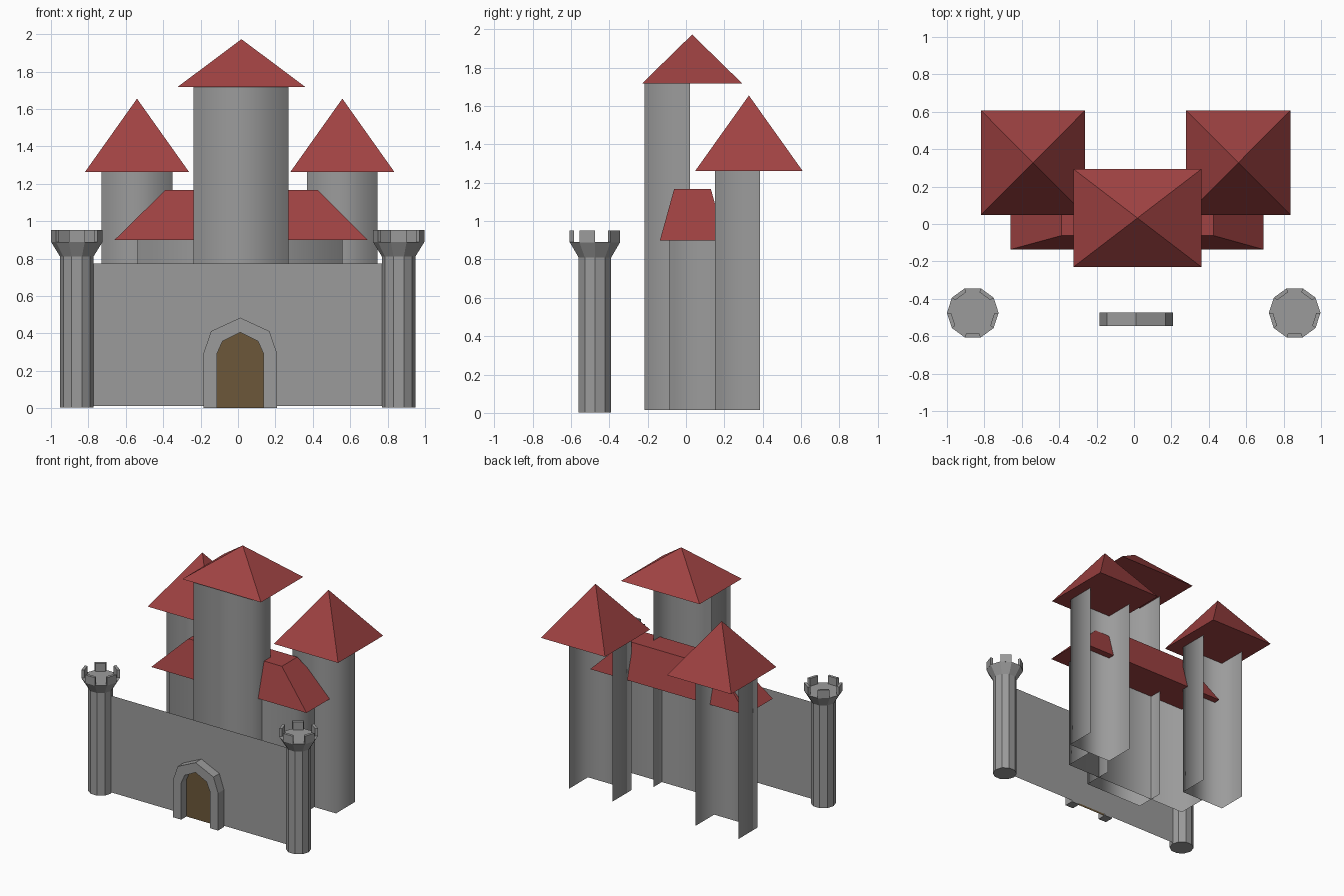
import bpy, bmesh, math

if "Cube" in bpy.data.objects:
    bpy.data.objects.remove(bpy.data.objects["Cube"])


def material(name, rgb):
    m = bpy.data.materials.new(name)
    m.diffuse_color = (*rgb, 1)
    m.use_nodes = True
    m.node_tree.nodes["Principled BSDF"].inputs["Base Color"].default_value = m.diffuse_color
    return m


STONE = material("grey_stone", (0.33, 0.33, 0.33))
ROOF = material("red_roof", (0.35, 0.055, 0.055))
WOOD = material("brown_wood", (0.15, 0.097, 0.042))


def make(name, verts, faces, mat, smooth=False, recalc=True):
    me = bpy.data.meshes.new(name)
    me.from_pydata(verts, [], faces)
    if recalc:
        bm = bmesh.new()
        bm.from_mesh(me)
        bmesh.ops.recalc_face_normals(bm, faces=bm.faces)
        bm.to_mesh(me)
        bm.free()
    me.materials.append(mat)
    for p in me.polygons:
        p.use_smooth = smooth
    ob = bpy.data.objects.new(name, me)
    bpy.context.collection.objects.link(ob)
    return ob


def loft(rings):
    """Vertices and faces of a closed skin through equal-sized rings, with end caps."""
    n = len(rings[0])
    verts = [v for r in rings for v in r]
    faces = [tuple(range(n)), tuple(range(len(verts) - n, len(verts)))]
    for k in range(len(rings) - 1):
        a = k * n
        for i in range(n):
            j = (i + 1) % n
            faces.append((a + i, a + j, a + n + j, a + n + i))
    return verts, faces


def rect(x0, x1, y0, y1, z):
    return [(x0, y0, z), (x1, y0, z), (x1, y1, z), (x0, y1, z)]


def open_block(name, x0, x1, y0, y1, z1, z0=0.015):
    """Three-sided stone shell, open at the back."""
    plan = [(x0, y1), (x0, y0), (x1, y0), (x1, y1)]
    verts = [(x, y, z) for z in (z0, z1) for x, y in plan]
    faces = [(i, i + 1, i + 5, i + 4) for i in range(3)]
    make(name, verts, faces, STONE, smooth=True, recalc=False)


def pyramid_roof(name, x0, x1, y0, y1, z0, z1):
    verts = rect(x0, x1, y0, y1, z0) + [((x0 + x1) / 2, (y0 + y1) / 2, z1)]
    make(name, verts, [(3, 2, 1, 0), (0, 1, 4), (1, 2, 4), (2, 3, 4), (3, 0, 4)], ROOF)


# Keep towers and their roofs
open_block("main_tower", -0.238, 0.27, -0.216, 0.02, 1.717)
pyramid_roof("main_tower_roof", -0.324, 0.361, -0.23, 0.294, 1.717, 1.973)
for side, cx in (("left", -0.54), ("right", 0.558)):
    open_block(side + "_rear_tower", cx - 0.189, cx + 0.189, 0.151, 0.386, 1.262)
    pyramid_roof(side + "_rear_roof", cx - 0.279, cx + 0.279, 0.048, 0.608, 1.262, 1.655)

# Hall with a flat-topped hipped roof
open_block("hall", -0.537, 0.559, -0.085, 0.151, 0.9)
make("hall_roof", *loft([rect(-0.66, 0.692, -0.136, 0.203, 0.9),
                         rect(-0.388, 0.425, -0.062, 0.13, 1.167)]), ROOF)

# Front wall: a single sheet between the corner turrets
WALL_Y = -0.472
make("front_wall", [(-0.8, WALL_Y, 0.012), (0.8, WALL_Y, 0.012), (0.8, WALL_Y, 0.773), (-0.8, WALL_Y, 0.773)],
     [(0, 1, 2, 3)], STONE, recalc=False)

# Ten-sided corner turrets with flared heads and five merlons
TY, R_TOP = -0.475, 0.138


def ring_point(cx, r, k, z):
    a = math.radians(36 * k)
    return (cx + r * math.cos(a), TY + r * math.sin(a), z)


for side, cx in (("left", -0.862), ("right", 0.859)):
    profile = [(0.089, 0.003), (0.089, 0.81), (R_TOP, 0.89)]
    make(side + "_turret", *loft([[ring_point(cx, r, k, z) for k in range(10)] for r, z in profile]), STONE)
    verts, faces = [], []
    for k in range(1, 10, 2):
        v, f = loft([[ring_point(cx, r, q, z) for r, q in
                      ((R_TOP, k), (R_TOP, k + 1), (0.116, k + 1), (0.116, k))] for z in (0.889, 0.952)])
        faces += [tuple(i + len(verts) for i in face) for face in f]
        verts += v
    make(side + "_turret_merlons", verts, faces, STONE)

# Gate arch and door
GX = 0.012


def arch(half, shoulder, spring, knee, top):
    right = [(half, 0.002), (half, spring), (shoulder, knee)]
    pts = [(-x, z) for x, z in right] + [(0, top)] + right[::-1]
    return [(GX + x, z) for x, z in pts]


outer = arch(0.196, 0.156, 0.295, 0.412, 0.484)
inner = arch(0.125, 0.095, 0.29, 0.358, 0.406)
n = len(outer)
sections = [[(o[0], -0.545, o[1]), (i[0], -0.545, i[1]), (i[0], WALL_Y, i[1]), (o[0], WALL_Y, o[1])]
            for o, i in zip(outer, inner)]
make("gate_arch", *loft(sections), STONE)
make("gate_door", [(x, -0.48, z) for x, z in inner], [tuple(range(n))[::-1]], WOOD, recalc=False)
